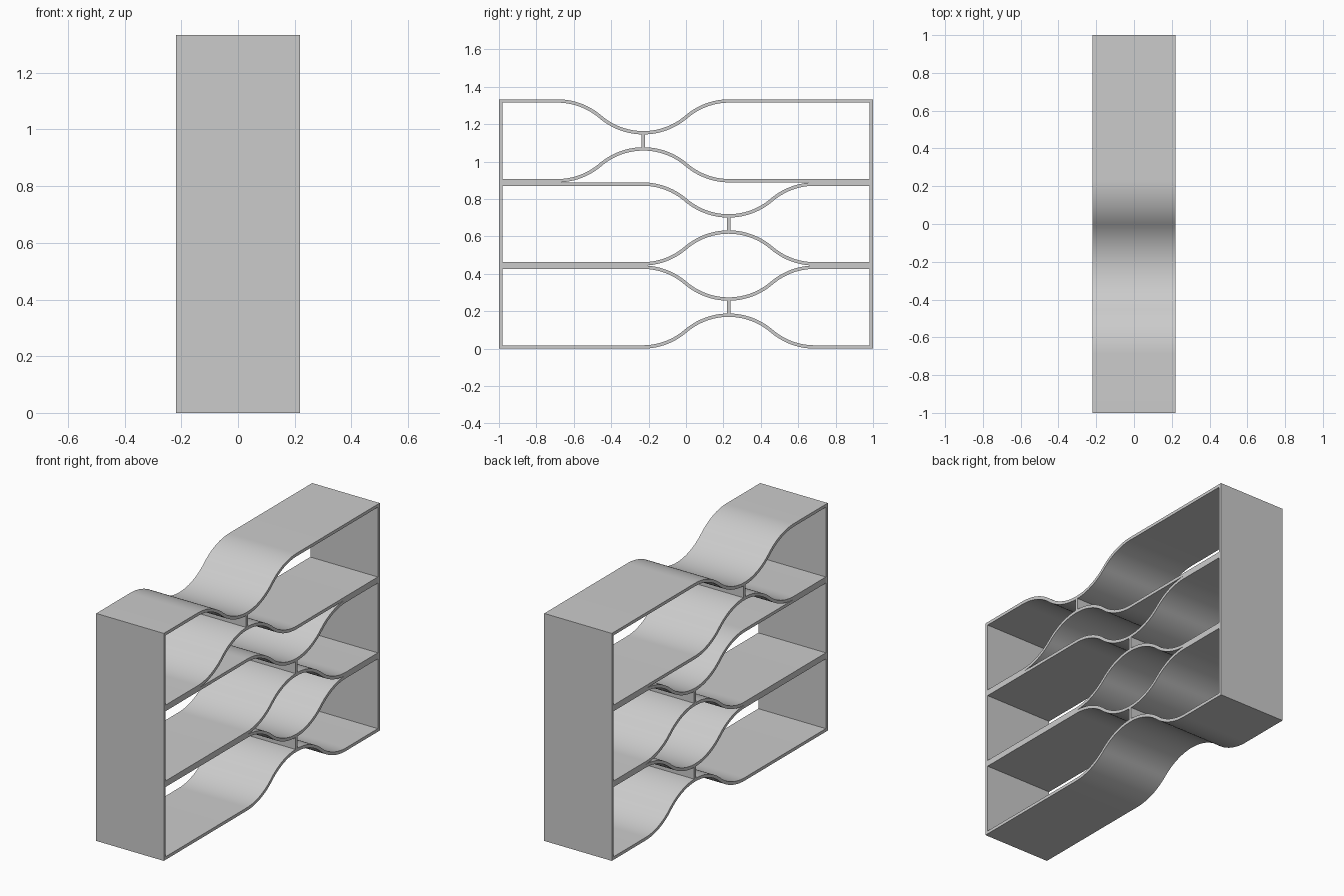
import bpy, bmesh, math

if "Cube" in bpy.data.objects:
    bpy.data.objects.remove(bpy.data.objects["Cube"])

HALF_W = 0.219        # half width along x
T = 0.018             # sheet thickness
CELL = 4 / 9          # height of one stacked cell
LEVELS = 3
SPAN = 0.46           # half length of a wave
RISE = 0.17           # height of a wave
STEPS = 14            # segments per arc

grey = bpy.data.materials.new("plain grey")
grey.use_nodes = True
colour = (0.6, 0.6, 0.6, 1)
grey.diffuse_color = colour
grey.node_tree.nodes["Principled BSDF"].inputs["Base Color"].default_value = colour


def extrude_profile(name, outline):
    """Make a solid by pushing a closed (y, z) outline across the width."""
    bm = bmesh.new()
    face = bm.faces.new([bm.verts.new((-HALF_W, y, z)) for y, z in outline])
    moved = bmesh.ops.extrude_face_region(bm, geom=[face])["geom"]
    verts = [v for v in moved if isinstance(v, bmesh.types.BMVert)]
    bmesh.ops.translate(bm, verts=verts, vec=(2 * HALF_W, 0, 0))
    bmesh.ops.recalc_face_normals(bm, faces=bm.faces)
    for f in bm.faces:
        f.smooth = True
    mesh = bpy.data.meshes.new(name)
    bm.to_mesh(mesh)
    bm.free()
    mesh.set_sharp_from_angle(angle=math.radians(30))
    mesh.materials.append(grey)
    obj = bpy.data.objects.new(name, mesh)
    bpy.context.collection.objects.link(obj)
    return obj


def block(name, y0, y1, z0, z1):
    return extrude_profile(name, [(y0, z0), (y1, z0), (y1, z1), (y0, z1)])


def wave_half():
    """Centreline from the foot to the crest: two equal arcs, with slope angles."""
    half = SPAN / 2
    radius = (half ** 2 + (RISE / 2) ** 2) / RISE
    top_angle = math.asin(half / radius)
    angles = [top_angle * i / STEPS for i in range(STEPS + 1)]
    foot = [(radius * math.sin(a) - SPAN, radius * (1 - math.cos(a)), a) for a in angles]
    crest = [(-radius * math.sin(a), RISE - radius * (1 - math.cos(a)), a)
             for a in reversed(angles[:-1])]
    return foot + crest


def wave_sheet(name, centre, z, sign):
    """Flat sheet with one hump (sign 1) or dip (sign -1)."""
    left = wave_half()
    line = left + [(-y, h, -a) for y, h, a in reversed(left[:-1])]
    line = [(y + centre, z + sign * h, sign * a) for y, h, a in line]
    line = [(T - 1, z, 0)] + line + [(1 - T, z, 0)]

    def offset(d):
        return [(y - d * math.sin(a), h + d * math.cos(a)) for y, h, a in line]

    return extrude_profile(name, offset(-T / 2) + offset(T / 2)[::-1])


# Stacked cells: lower hump, upper dip and a small post between them
for level, centre in zip(range(LEVELS), (0.228, 0.228, -0.228)):
    base = level * CELL
    low, high = base + T / 2, base + CELL - T / 2
    wave_sheet(f"lower_wave_{level + 1}", centre, low, 1)
    wave_sheet(f"upper_wave_{level + 1}", centre, high, -1)
    block(f"post_{level + 1}", centre - T / 2, centre + T / 2,
          low + RISE + T * 0.4, high - RISE - T * 0.4)

# End walls
block("front_wall", -1, T - 1, 0, LEVELS * CELL)
block("back_wall", 1 - T, 1, 0, LEVELS * CELL)
